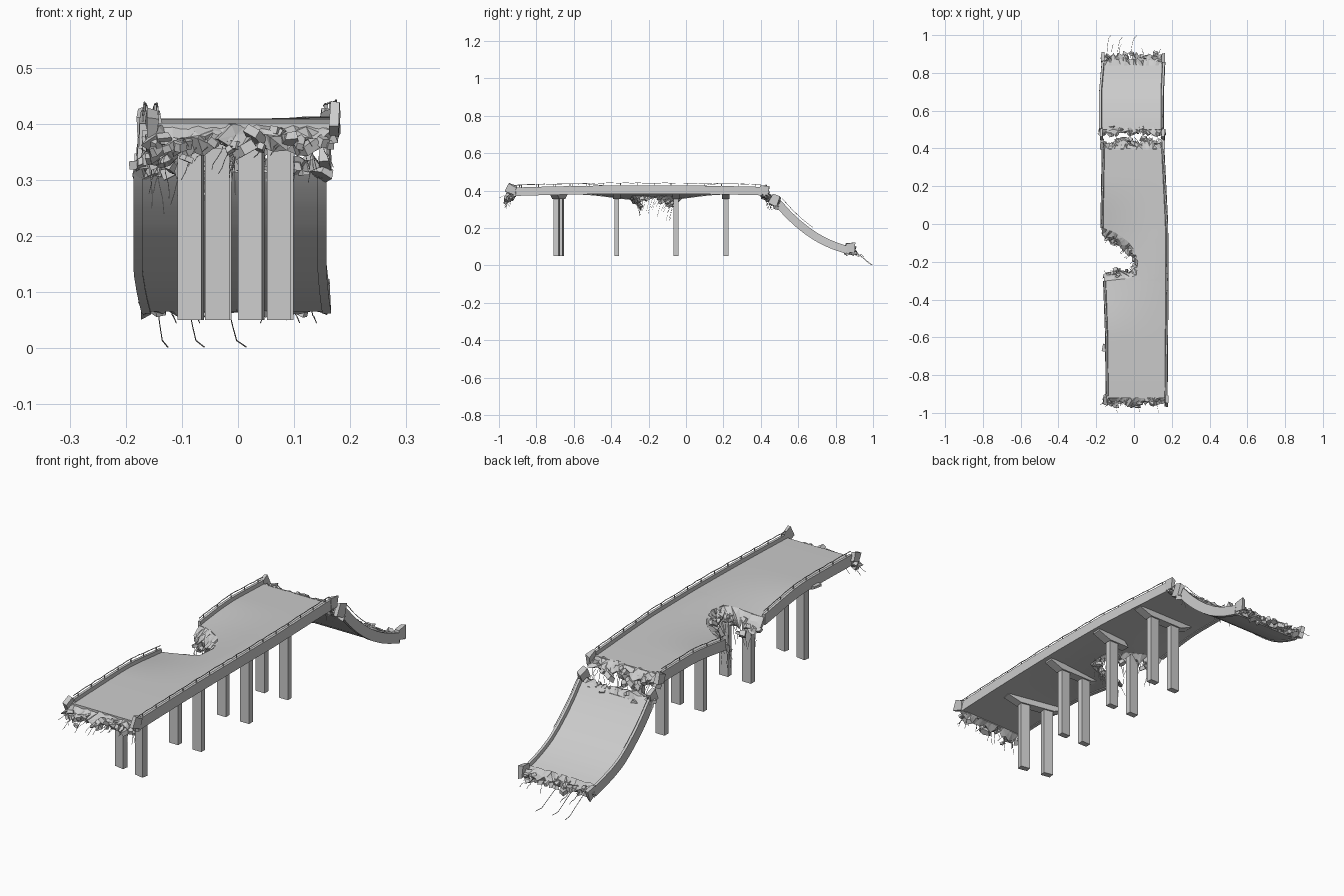
import bpy, bmesh, math, random
from mathutils import Vector, Matrix

if "Cube" in bpy.data.objects:
    bpy.data.objects.remove(bpy.data.objects["Cube"])

random.seed(7)
R = random.uniform


def lerp(tab, t):
    """Piecewise linear lookup; values are numbers or Vectors."""
    if t <= tab[0][0]:
        return tab[0][1]
    for (a, va), (b, vb) in zip(tab, tab[1:]):
        if t <= b:
            return va + (vb - va) * ((t - a) / (b - a))
    return tab[-1][1]


def poly(pts, t):
    return lerp([(i / (len(pts) - 1), Vector(p)) for i, p in enumerate(pts)], t)


def finish(bm, name, smooth=False):
    bmesh.ops.recalc_face_normals(bm, faces=bm.faces)
    me = bpy.data.meshes.new(name)
    bm.to_mesh(me)
    bm.free()
    ob = bpy.data.objects.new(name, me)
    bpy.context.collection.objects.link(ob)
    if smooth:
        bpy.ops.object.select_all(action='DESELECT')
        bpy.context.view_layer.objects.active = ob
        ob.select_set(True)
        bpy.ops.object.shade_smooth_by_angle(angle=math.radians(30))
    return ob


def loft(bm, rings):
    vs = [[bm.verts.new(p) for p in r] for r in rings]
    n = len(vs[0])
    for a, b in zip(vs, vs[1:]):
        for i in range(n):
            bm.faces.new((a[i], a[(i + 1) % n], b[(i + 1) % n], b[i]))
    bm.faces.new(vs[0])
    bm.faces.new(vs[-1])


def tube(bm, pts, r):
    pts = [Vector(p) for p in pts]
    rings = []
    for i, p in enumerate(pts):
        d = (pts[min(i + 1, len(pts) - 1)] - pts[max(i - 1, 0)]).normalized()
        u = d.orthogonal().normalized() * r
        v = d.cross(u)
        rings.append([p + u, p + v, p - u, p - v])
    loft(bm, rings)


# Plan outline of the standing deck, the bite taken from its left side, and its sag
LEFT = [(-.92, -.145), (-.6, -.147), (-.3, -.158), (0, -.172), (.4, -.165)]
RIGHT = [(-.92, .172), (-.3, .177), (0, .175), (.2, .165), (.4, .155)]
BITE = [(-.302, -.158), (-.288, -.03), (-.27, .012), (-.2, .02), (-.14, .002),
        (-.09, -.035), (-.045, -.1), (-.02, -.171)]


def top(x, y):
    s = math.cos((y + .19) / .43 * math.pi / 2) ** 2 if abs(y + .19) < .43 else 0
    return .413 - .011 * ((y + .2) / .7) ** 2 - .04 * s * max(0, (.12 - x) / .29) ** 1.2


ys = sorted({round(-.92 + .02 * i, 3) for i in range(67)} | {y for y, _ in BITE})
bm = bmesh.new()
rings = []
for y in ys:
    xl = lerp(BITE, y) if -.302 <= y <= -.02 else lerp(LEFT, y)
    xs = [xl + (lerp(RIGHT, y) - xl) * i / 8 for i in range(9)]
    rings.append([(x, y, top(x, y)) for x in xs] + [(x, y, top(x, y) - .027) for x in xs[::-1]])
loft(bm, rings)
finish(bm, "road_deck", True)


# Edge walls with thin handrails
def edge(name, side, y0, y1):
    tab = RIGHT if side > 0 else LEFT
    bm, rail, line = bmesh.new(), bmesh.new(), []
    n = max(4, int((y1 - y0) / .03))
    rings = []
    for i in range(n + 1):
        y = y0 + (y1 - y0) * i / n
        x = lerp(tab, y)
        z = top(x, y)
        sec = [(-.010, -.003), (-.007, .015), (.004, .015), (.006, -.03), (-.010, -.03)]
        rings.append([(x + side * a, y, z + b) for a, b in sec])
        line.append((x - side * .002, y, z + .028 + R(-.002, .002)))
        if i % 3 == 1:
            tube(rail, [(x - side * .002, y, z + .012), line[-1]], .0022)
    loft(bm, rings)
    tube(rail, line, .0016)
    finish(bm, name + "_edge_wall", True)
    finish(rail, name + "_handrail")


edge("right", 1, -.92, .4)
edge("left_front", -1, -.91, -.302)
edge("left_back", -1, -.02, .4)

# Collapsed span: slab lying on a curved slope, with edge walls
FALL = [(.50, .335), (.55, .279), (.6, .232), (.65, .192), (.7, .158), (.75, .131), (.8, .110), (.86, .09)]
FL = [(.5, -.18), (.7, -.18), (.86, -.166)]
FR = [(.5, .152), (.7, .152), (.86, .16)]
slab, walls = [], {-1: [], 1: []}
raillines = {-1: [], 1: []}
for i in range(25):
    y = .5 + .36 * i / 24
    z = lerp(FALL, y)
    t = Vector((0, .02, lerp(FALL, y + .01) - lerp(FALL, y - .01))).normalized()
    nrm = Vector((0, -t.z, t.y))
    a, b = Vector((lerp(FL, y), y, z)), Vector((lerp(FR, y), y, z))
    slab.append([a, b, b - nrm * .025, a - nrm * .025])
    for s, p in ((-1, a), (1, b)):
        X = Vector((s, 0, 0))
        walls[s].append([p - X * .010, p - X * .007 + nrm * .014, p + X * .004 + nrm * .014,
                         p + X * .006 - nrm * .028, p - X * .010 - nrm * .028])
        if i < 12:
            raillines[s].append(p + nrm * .026)
bm = bmesh.new()
loft(bm, slab)
finish(bm, "fallen_deck", True)
for s, nm in ((-1, "left"), (1, "right")):
    bm = bmesh.new()
    loft(bm, walls[s])
    finish(bm, "fallen_%s_wall" % nm, True)
    bm = bmesh.new()
    tube(bm, raillines[s], .0014)
    finish(bm, "fallen_%s_handrail" % nm)


# Piers: two square columns under a tapered cap beam
def pier(name, cx, cy, rot, broken=False):
    bm = bmesh.new()
    for s in (-1, 1):
        h = .325 if broken and s < 0 else .36
        x = s * .055
        rings = [[(x - .0215, -.013, z), (x + .0215, -.013, z), (x + .0215, .013, z), (x - .0215, .013, z)]
                 for z in (.05, h)]
        if h < .36:  # snapped top
            rings[1] = [(px, py, h - .03 * (k in (0, 3))) for k, (px, py, _) in enumerate(rings[1])]
            rings.append([(x + .004 + R(-.006, .006), R(-.008, .008), h + R(.01, .02)) for _ in range(4)])
        loft(bm, rings)
    l0, l1 = (.0, .02) if broken else (.14, .08)
    prof = [(-l0, .388), (.14, .388), (.14, .378), (.08, .355), (-l1, .355), (-l0, .378)]
    loft(bm, [[(x, w, z) for x, z in prof] for w in (-.02, .02)])
    bm.transform(Matrix.Translation((cx, cy, 0)) @ Matrix.Rotation(rot, 4, 'Z'))
    finish(bm, name)


pier("pier_front", -.03, -.68, math.radians(-11))
pier("pier_second", .018, -.37, 0)
pier("pier_third_broken", .022, -.053, 0, True)
pier("pier_back", .02, .213, 0)


# Torn concrete between an attached edge A and a ragged outer edge B
def torn(name, A, B, steps, chunks, bars, barlen=.04):
    bm = bmesh.new()
    j = lambda k: Vector((R(-k, k), R(-k, k), R(-k, k)))
    up = Vector((0, 0, 1))
    rings = []
    for i in range(steps + 1):
        t = i / steps
        a, b = poly(A, t), poly(B, t)
        e = a.lerp(b, R(.5, .95))
        m = a.lerp(b, R(.3, .6))
        rings.append([a + up * R(-.004, .003), m + up * R(-.004, .012) + j(.005), e + j(.008),
                      m - up * R(.02, .036) + j(.006), a - up * .028])
    loft(bm, rings)
    bmesh.ops.triangulate(bm, faces=bm.faces)
    finish(bm, name + "_torn_concrete")
    # angular slabs of debris
    bm = bmesh.new()
    for i in range(chunks):
        t = (i + R(.1, .9)) / chunks
        c = poly(A, t).lerp(poly(B, t), R(.2, .95)) - up * R(0, .022)
        s = R(.012, .024)
        M = Matrix.Rotation(R(-.7, .7), 3, 'X') @ Matrix.Rotation(R(-.6, .6), 3, 'Y') @ Matrix.Rotation(R(0, 6), 3, 'Z')
        n = random.choice((4, 5, 5))
        ringpts = [(math.cos(k * math.tau / n) * R(.7, 1.3) * s, math.sin(k * math.tau / n) * R(.5, 1) * s)
                   for k in range(n)]
        loft(bm, [[c + M @ Vector((x * f, y * f, z)) for x, y in ringpts]
                  for f, z in ((1, -s * .4), (R(.6, 1), s * .4))])
    finish(bm, name + "_rubble")
    # bent reinforcing bars
    bm = bmesh.new()
    for i in range(bars):
        t = (i + R(.1, .9)) / bars
        a, b = poly(A, t), poly(B, t)
        d = (b - a).normalized() * .5 + Vector((R(-.4, .4), 0, -R(.2, .9)))
        pts = [a.lerp(b, .6) - up * .015]
        for k in range(4):
            pts.append(pts[-1] + d * barlen * R(.2, .35) + j(.003))
        tube(bm, pts, .0009)
    finish(bm, name + "_rebar")


torn("front_end", [(-.15, -.915, .399), (.178, -.91, .399)],
     [(-.17, -.955, .362), (-.08, -.972, .355), (.05, -.965, .37), (.17, -.94, .372)], 20, 26, 18, .045)
torn("back_end", [(-.17, .395, .406), (.16, .395, .406)],
     [(-.15, .44, .36), (0, .455, .365), (.155, .46, .365)], 20, 22, 18, .055)
torn("fallen_top", [(-.185, .51, .325), (.155, .51, .325)],
     [(-.18, .46, .345), (-.06, .475, .352), (.05, .48, .345), (.15, .455, .34)], 20, 22, 10, .03)
torn("fallen_bottom", [(-.17, .84, .103), (.163, .84, .103)],
     [(-.16, .90, .085), (-.05, .905, .078), (.15, .905, .082)], 20, 26, 0)
hole = [(x, y, top(x, y)) for y, x in BITE]
torn("hole_back", hole[:2:-1],
     [(-.172, -.08, .335), (-.12, -.10, .335), (-.065, -.14, .345), (-.025, -.18, .355), (0, -.225, .37)],
     20, 18, 14, .07)
torn("hole_front", hole[:4],
     [(-.158, -.245, .315), (-.09, -.235, .325), (-.03, -.245, .34), (.01, -.235, .37)], 14, 16, 12, .06)

# Broken wall stubs at the ends of the edge walls
bm = bmesh.new()
for x, y, z in ((.172, -.935, .405), (-.152, -.93, .40), (-.17, .42, .40), (.156, .42, .40),
                (-.172, .475, .345), (.155, .475, .35), (.155, .875, .095), (-.165, .88, .085)):
    g = bmesh.ops.create_cube(bm, size=1, matrix=Matrix.Translation((x, y, z)) @
                              Matrix.Rotation(R(-.4, .4), 4, 'X') @ Matrix.Diagonal((.018, .045, .045, 1)))
    for v in g['verts']:
        v.co += Vector((R(-.003, .003), R(-.008, .008), R(-.008, .008)))
finish(bm, "broken_wall_stubs")

# Long bars trailing to the ground from the fallen span, and a few at the front
bm = bmesh.new()
for x, dx, e in ((-.145, .02, .997), (-.09, .03, .99), (-.02, .035, .998), (-.12, .01, .95),
                 (-.08, .012, .95), (.05, -.01, .93), (.1, .01, .92), (.13, .01, .925)):
    ze = .002 if e > .96 else .045
    tube(bm, [(x, .88, .085), (x + dx * .1, .91, .07), (x + dx * .3, .88 + (e - .88) * .6, ze + (.07 - ze) * .55),
              (x + dx * .5, .88 + (e - .88) * .85, ze + .012), (x + dx, e, ze)], .0012)
for x in (-.1, .02, .12):
    tube(bm, [(x, -.95, .37), (x + .005, -.975, .372), (x + .012, -.998, .36)], .0009)
finish(bm, "trailing_rebar")
